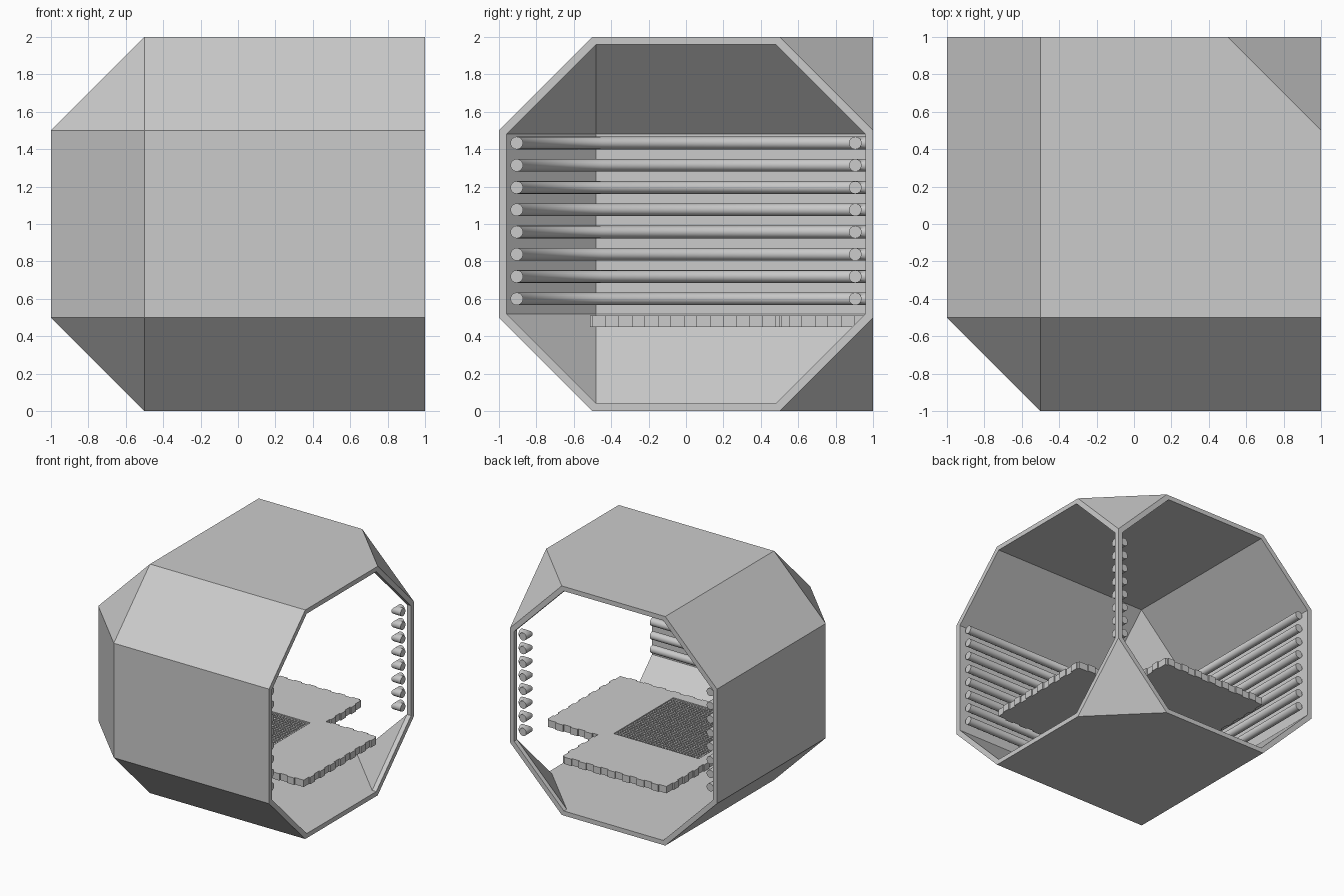
import bpy, bmesh, math
from mathutils import Vector, Matrix

if "Cube" in bpy.data.objects:
    bpy.data.objects.remove(bpy.data.objects["Cube"])

grey = bpy.data.materials.new("light grey")
grey.use_nodes = True
colour = (0.6, 0.6, 0.6, 1)
grey.diffuse_color = colour
grey.node_tree.nodes["Principled BSDF"].inputs["Base Color"].default_value = colour

WALL = 0.04
CENTRE = Vector((0, 0, 1))


def make(name, bm):
    bmesh.ops.recalc_face_normals(bm, faces=bm.faces)
    mesh = bpy.data.meshes.new(name)
    bm.to_mesh(mesh)
    bm.free()
    mesh.materials.append(grey)
    ob = bpy.data.objects.new(name, mesh)
    bpy.context.collection.objects.link(ob)
    return ob


def select(ob):
    bpy.ops.object.select_all(action="DESELECT")
    ob.select_set(True)
    bpy.context.view_layer.objects.active = ob


def hull(name, points):
    bm = bmesh.new()
    for p in points:
        bm.verts.new(p)
    bmesh.ops.convex_hull(bm, input=bm.verts)
    bmesh.ops.dissolve_limit(bm, angle_limit=0.01, verts=bm.verts, edges=bm.edges)
    return make(name, bm)


def octagon(scale=1):
    pts = [(a, b) for a in (-1, 1) for b in (-0.5, 0.5)]
    return [(a * scale, b * scale) for a, b in pts + [(b, a) for a, b in pts]]


def cut(target, cutter):
    cutter.hide_render = True
    mod = target.modifiers.new("cut", "BOOLEAN")
    mod.operation = "DIFFERENCE"
    mod.solver = "EXACT"
    mod.object = cutter
    select(target)
    bpy.ops.object.modifier_apply(modifier=mod.name)
    bpy.data.objects.remove(cutter)


def add_box(bm, lo, hi):
    lo, hi = Vector(lo), Vector(hi)
    mat = Matrix.Translation((lo + hi) / 2) @ Matrix.Diagonal((hi - lo).to_4d())
    bmesh.ops.create_cube(bm, size=1, matrix=mat)


# Faceted shell: two closed sides rounded off, two octagonal openings
def shell_points(scale):
    pts = [Vector((1, a, b)) for a, b in octagon()]
    pts += [Vector((a, 1, b)) for a, b in octagon()]
    pts += [Vector((-0.5, -0.5, s)) for s in (-1, 1)]
    pts += [Vector(p) for s in (-0.5, 0.5) for p in ((-1, -0.5, s), (-0.5, -1, s))]
    return [p * scale + CENTRE for p in pts]


shell = hull("shell", shell_points(1))
cut(shell, hull("cavity", shell_points(1 - WALL)))
profile = octagon(1 - WALL)
cut(shell, hull("side_opening",
                [CENTRE + Vector((d, a, b)) for d in (0.95, 1.1) for a, b in profile]))
cut(shell, hull("back_opening",
                [CENTRE + Vector((a, d, b)) for d in (0.95, 1.1) for a, b in profile]))


# Bent rails with mitred corners
def add_tube(bm, path, z, radius=0.034, sides=16):
    path = [Vector(p) for p in path]
    rings = []
    for i, p in enumerate(path):
        before = (p - path[i - 1]).normalized() if i else None
        after = (path[i + 1] - p).normalized() if i < len(path) - 1 else None
        before, after = before or after, after or before
        along = (before + after).normalized()
        side = Vector((-along.y, along.x)) / along.dot(after)
        ring = []
        for k in range(sides):
            a = math.tau * k / sides
            q = p + side * radius * math.cos(a)
            ring.append(bm.verts.new((q.x, q.y, z + radius * math.sin(a))))
        rings.append(ring)
    for r, s in zip(rings, rings[1:]):
        for k in range(sides):
            n = (k + 1) % sides
            bm.faces.new((r[k], r[n], s[n], s[k]))
    bm.faces.new(rings[0])
    bm.faces.new(rings[-1])


R, BEND, END = 0.905, 0.46, 0.96
wall_path = [(END, -R), (-BEND, -R), (-R, -BEND), (-R, END)]
post_path = [(END, R), (R, R), (R, END)]
for name, path in (("wall_rails", wall_path), ("post_rails", post_path)):
    bm = bmesh.new()
    for i in range(8):
        add_tube(bm, path, 0.6 + i * 0.119)
    rails = make(name, bm)
    select(rails)
    bpy.ops.object.shade_smooth_by_angle(angle=math.radians(50))

# Floating floor with a notched corner
LOW, TOP, IN, OUT = 0.45, 0.51, 0.5, 0.985
bm = bmesh.new()
outline = [(-IN, -IN), (OUT, -IN), (OUT, IN), (IN, IN), (IN, OUT), (-IN, OUT)]
base = bm.faces.new([bm.verts.new((x, y, LOW)) for x, y in outline])
ext = bmesh.ops.extrude_face_region(bm, geom=[base])
moved = [v for v in ext["geom"] if isinstance(v, bmesh.types.BMVert)]
bmesh.ops.translate(bm, verts=moved, vec=(0, 0, TOP - LOW))
floor = make("floor", bm)

# Shallow square pocket in the floor
G = 0.41
bm = bmesh.new()
add_box(bm, (-G, -G, TOP - 0.02), (G, G, TOP + 0.1))
cut(floor, make("pocket_cutter", bm))

# Joint tabs along the floor edges
bm = bmesh.new()
T = 0.012
for i in range(10):
    a = -0.43 + i * 0.14
    b = a + 0.07
    add_box(bm, (a, -IN - T, LOW), (b, -IN + T, TOP))
    add_box(bm, (-IN - T, a, LOW), (-IN + T, b, TOP))
    if b < IN:
        add_box(bm, (a, OUT - T, LOW), (b, OUT + T, TOP))
        add_box(bm, (OUT - T, a, LOW), (OUT + T, b, TOP))
    elif a > IN:
        add_box(bm, (a, IN - T, LOW), (b, IN + T, TOP))
        add_box(bm, (IN - T, a, LOW), (IN + T, b, TOP))
make("floor_tabs", bm)

# Woven grating in the pocket
bm = bmesh.new()
COUNT, HALF = 28, 0.006
for i in range(COUNT):
    c = -G + (i + 0.5) * 2 * G / COUNT
    add_box(bm, (c - HALF, -G, TOP - 0.02), (c + HALF, G, TOP - 0.006))
    add_box(bm, (-G, c - HALF, TOP - 0.02), (G, c + HALF, TOP - 0.009))
make("floor_grating", bm)
